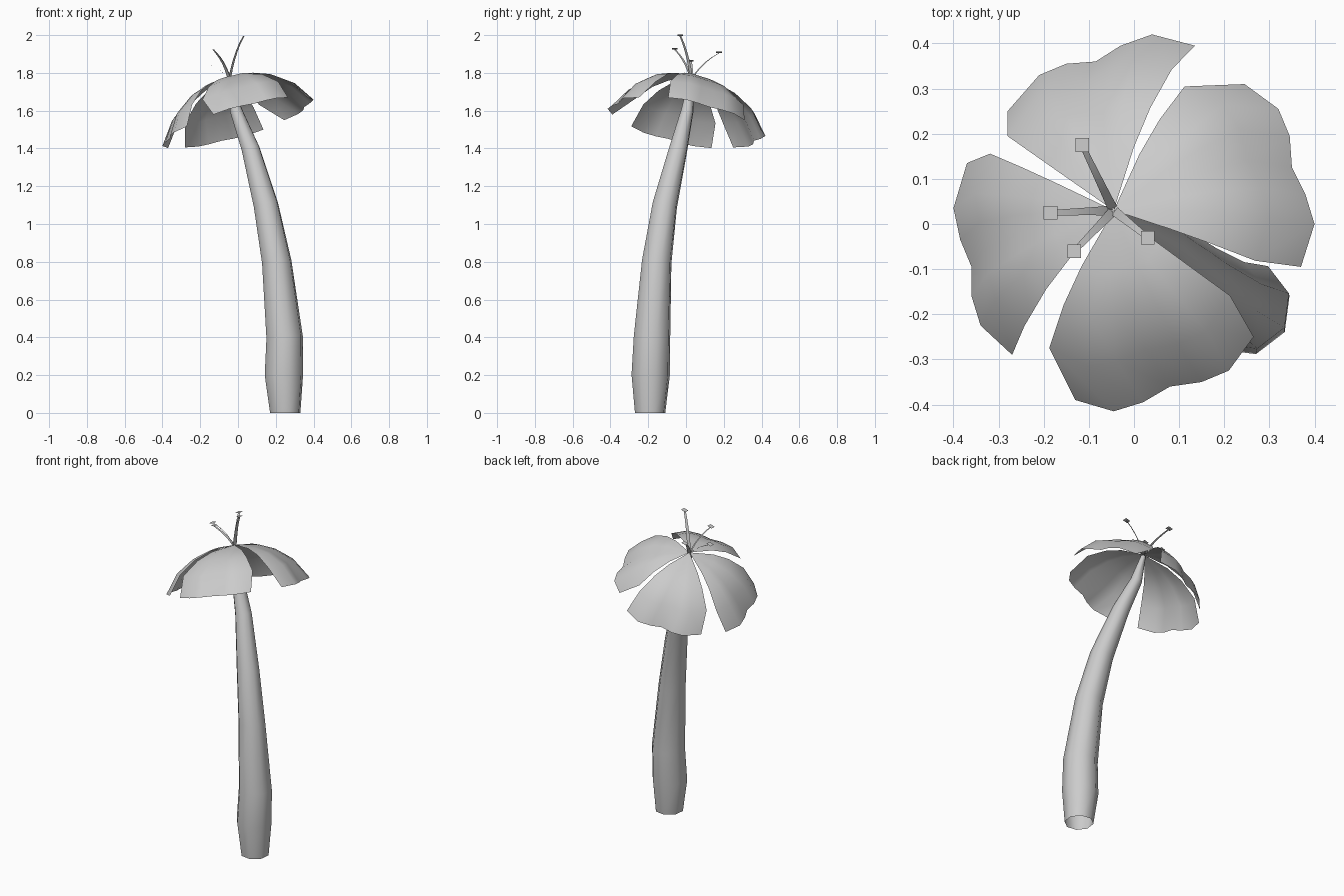
import bpy, bmesh, math
from mathutils import Vector

if "Cube" in bpy.data.objects:
    bpy.data.objects.remove(bpy.data.objects["Cube"])

HUB = Vector((-0.045, 0.03, 1.775))          # where petals meet
N = Vector((-0.28, 0.19, 0.94)).normalized()  # tilt of the flower head
U = (Vector((1, 0, 0)) - N * N.x).normalized()
V = N.cross(U)


def make_object(name, verts, faces, angle=50):
    mesh = bpy.data.meshes.new(name)
    mesh.from_pydata([tuple(v) for v in verts], [], faces)
    bm = bmesh.new()
    bm.from_mesh(mesh)
    bmesh.ops.remove_doubles(bm, verts=bm.verts, dist=1e-5)
    bmesh.ops.recalc_face_normals(bm, faces=bm.faces)
    bm.to_mesh(mesh)
    bm.free()
    ob = bpy.data.objects.new(name, mesh)
    bpy.context.collection.objects.link(ob)
    bpy.ops.object.select_all(action='DESELECT')
    ob.select_set(True)
    bpy.context.view_layer.objects.active = ob
    bpy.ops.object.shade_smooth_by_angle(angle=math.radians(angle))
    return ob


def grid_faces(rows, cols, closed=False):
    faces = []
    for i in range(rows - 1):
        for j in range(cols if closed else cols - 1):
            k = (j + 1) % cols
            faces.append((i * cols + j, i * cols + k, (i + 1) * cols + k, (i + 1) * cols + j))
    return faces


# Curved tapering stem: x, y, z, radius
path = [(0.25, -0.19, 0, 0.083), (0.243, -0.187, 0.2, 0.105), (0.247, -0.18, 0.4, 0.1),
        (0.205, -0.155, 0.8, 0.081), (0.148, -0.112, 1.1, 0.068), (0.066, -0.04, 1.4, 0.05),
        (-0.01, 0.007, 1.6, 0.034), (-0.045, 0.03, 1.765, 0.014)]
SIDES = 8
verts = []
for i, (x, y, z, r) in enumerate(path):
    a, b = Vector(path[max(i - 1, 0)][:3]), Vector(path[min(i + 1, len(path) - 1)][:3])
    t = (b - a).normalized() if i else Vector((0, 0, 1))
    right = (Vector((1, 0, 0)) - t * t.x).normalized()
    side = t.cross(right)
    for j in range(SIDES):
        q = math.radians(15) + math.tau * j / SIDES
        verts.append(Vector((x, y, z)) + (right * math.cos(q) + side * math.sin(q)) * r)
make_object("stem", verts, grid_faces(len(path), SIDES, True))

# Drooping petals: outer rim seen from above, and the angle range of the inner part
petals = {
    "right_petal": ([(.37, -.095), (.40, 0), (.38, .065), (.35, .125), (.345, .195),
                     (.32, .255), (.245, .31)], 340, 427),
    "front_petal": ([(-.13, -.39), (-.045, -.415), (.02, -.395), (.08, -.36), (.15, -.35),
                     (.21, -.325), (.265, -.25)], 236, 322),
    "left_petal": ([(-.37, .135), (-.40, .035), (-.385, -.035), (-.36, -.095), (-.36, -.16),
                    (-.34, -.225), (-.27, -.29)], 152, 222.5),
    "back_petal": ([(.135, .395), (.04, .42), (-.03, .395), (-.085, .36), (-.15, .355),
                    (-.21, .33), (-.28, .25)], 74, 143.5),
}
DROP = -0.24
profile = [(0, 0), (0.35, 0.075), (0.58, 0.23), (0.82, 0.53), (1, 1)]  # radius, droop
for name, (rim, a0, a1) in petals.items():
    polar = []
    for x, y in rim:
        dx, dy = x - HUB.x, y - HUB.y
        d = Vector((dx, dy, (DROP - N.x * dx - N.y * dy) / N.z))
        ang = math.degrees(math.atan2(d.dot(V), d.dot(U)))
        mid = (a0 + a1) / 2
        ang += 360 * round((mid - ang) / 360)
        polar.append((ang, math.hypot(d.dot(U), d.dot(V))))
    first, last = polar[0][0], polar[-1][0]
    verts = []
    for t, f in profile:
        for ang, rho in polar:
            if t < 1:
                ang = a0 + (a1 - a0) * (ang - first) / (last - first)
            q = math.radians(ang)
            verts.append(HUB + (U * math.cos(q) + V * math.sin(q)) * rho * t + N * DROP * f)
    n = len(rim)
    faces = [tuple(dict.fromkeys(0 if k < n else k for k in fc)) for fc in grid_faces(len(profile), n)]
    make_object(name, verts, faces)

# Ribbon stamens with small flat anthers at the tips
tips = [(0.03, -0.03, 1.995), (-0.115, 0.175, 1.905), (-0.185, 0.025, 1.86), (-0.132, -0.06, 1.925)]
for i, tip in enumerate(tips):
    tip = Vector(tip)
    base = HUB - Vector((0, 0, 0.01))
    out = Vector((tip.x - base.x, tip.y - base.y, 0))
    ctrl = base + out * 0.33 + Vector((0, 0, (tip.z - base.z) * 0.62))
    side = Vector((-out.y, out.x, 0)).normalized()
    verts = []
    for k in range(6):
        s = k / 5
        p = base * (1 - s) ** 2 + ctrl * 2 * s * (1 - s) + tip * s * s
        w = 0.011 - 0.005 * s
        verts += [p - side * w, p + side * w]
    faces = grid_faces(6, 2)
    c = len(verts)
    verts += [tip + Vector((x * 0.015, y * 0.015, 0.003 + x * 0.004)) for x, y in
              ((-1, -1), (1, -1), (1, 1), (-1, 1))]
    faces.append((c, c + 1, c + 2, c + 3))
    make_object(f"stamen_{i + 1}", verts, faces)
